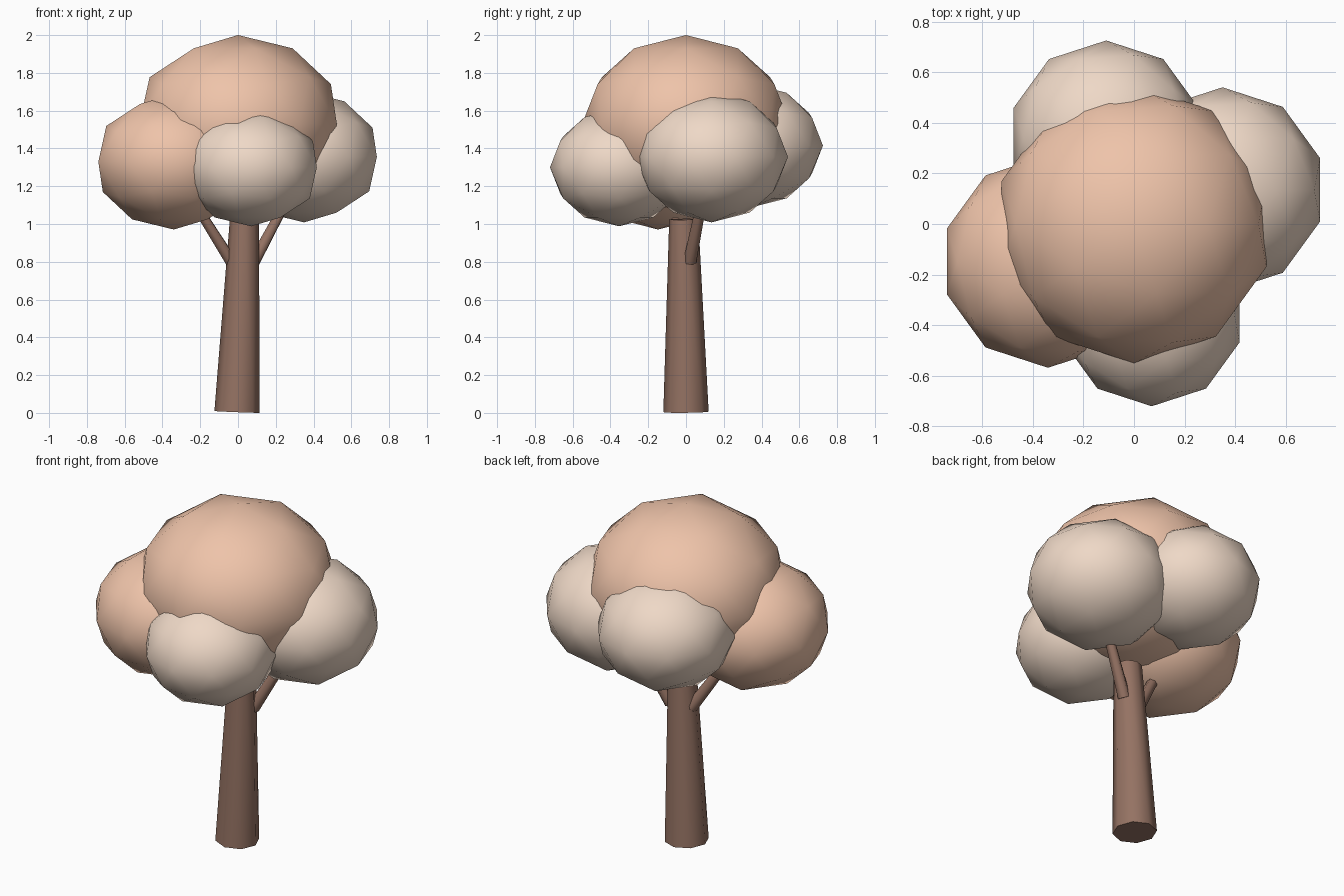
import bpy, math
from mathutils import Vector

if "Cube" in bpy.data.objects:
    bpy.data.objects.remove(bpy.data.objects["Cube"])


def material(name, rgb):
    m = bpy.data.materials.new(name)
    m.diffuse_color = (*rgb, 1)
    m.use_nodes = True
    m.node_tree.nodes["Principled BSDF"].inputs["Base Color"].default_value = m.diffuse_color
    return m


BARK = material("bark", (0.30, 0.17, 0.125))
PEACH = material("peach_leaves", (0.86, 0.55, 0.40))
CREAM = material("cream_leaves", (0.86, 0.69, 0.57))


def finish(name, mat, angle):
    ob = bpy.context.object
    ob.name = name
    ob.data.materials.append(mat)
    bpy.ops.object.shade_smooth_by_angle(angle=math.radians(angle))


def limb(name, start, end, r1, r2, sides):
    """Tapered limb running between two points."""
    a, b = Vector(start), Vector(end)
    bpy.ops.mesh.primitive_cone_add(vertices=sides, radius1=r1, radius2=r2,
                                    depth=(b - a).length, location=(a + b) / 2)
    ob = bpy.context.object
    ob.rotation_mode = 'QUATERNION'
    ob.rotation_quaternion = Vector((0, 0, 1)).rotation_difference(b - a)
    finish(name, BARK, 65)


def foliage(name, center, radius, mat):
    """Slightly flattened faceted ball of leaves."""
    bpy.ops.mesh.primitive_ico_sphere_add(subdivisions=2, radius=radius, location=center)
    bpy.context.object.scale.z = 0.855
    finish(name, mat, 60)


# Trunk and the two side branches
limb("trunk", (-0.005, 0, 0.005), (0.034, -0.012, 1.025), 0.12, 0.077, 8)
limb("right_branch", (0.085, 0.02, 0.80), (0.30, 0.10, 1.20), 0.035, 0.024, 6)
limb("left_branch", (-0.035, 0, 0.80), (-0.28, -0.10, 1.19), 0.035, 0.024, 6)

# Crown and the surrounding leaf clumps
foliage("crown", (0, 0, 1.53), 0.55, PEACH)
foliage("left_clump", (-0.34, -0.148, 1.33), 0.42, PEACH)
foliage("right_clump", (0.35, 0.135, 1.355), 0.405, CREAM)
foliage("front_clump", (0.07, -0.355, 1.30), 0.365, CREAM)
foliage("back_clump", (-0.11, 0.341, 1.415), 0.384, CREAM)
